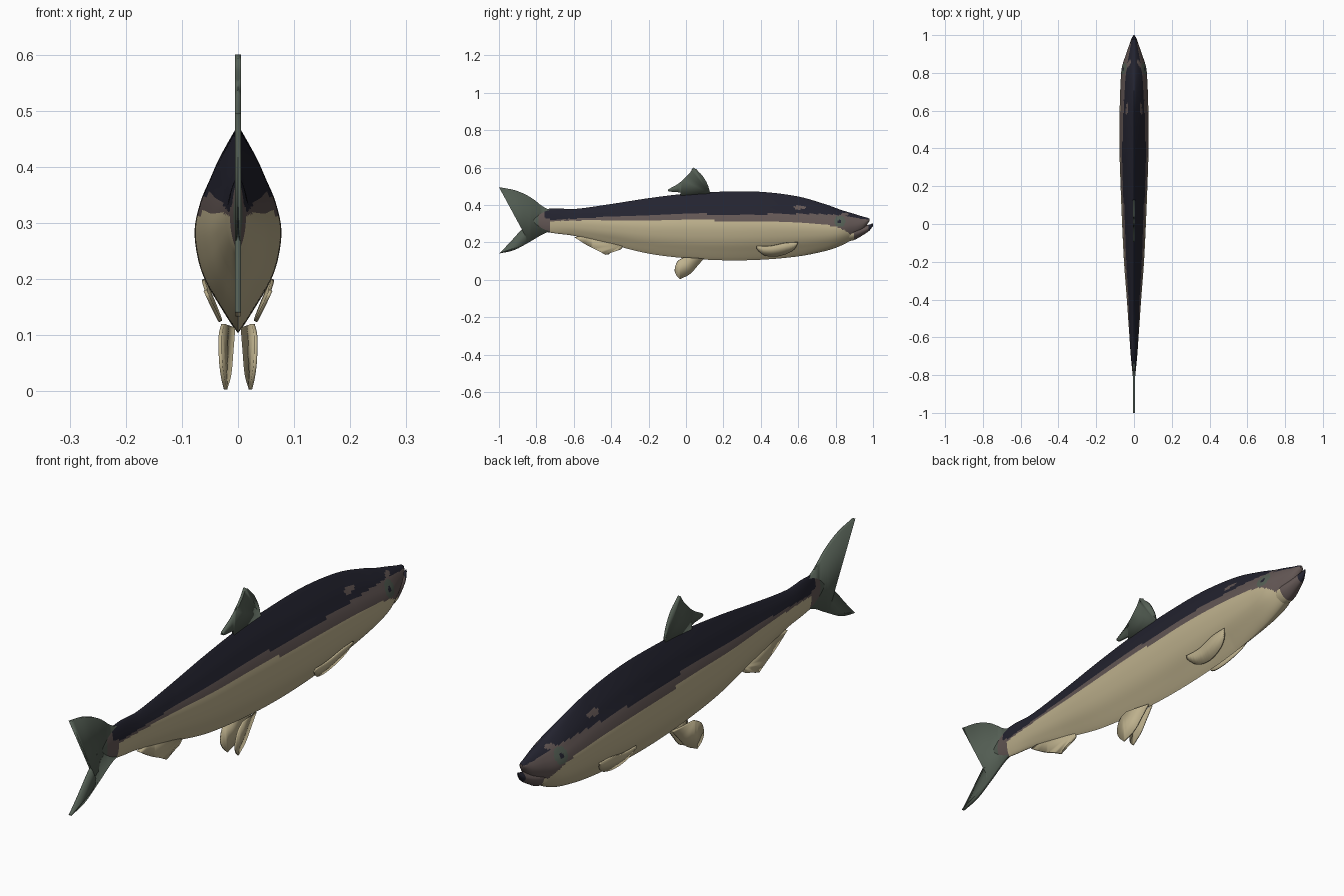
import bpy, bmesh, math

if "Cube" in bpy.data.objects:
    bpy.data.objects.remove(bpy.data.objects["Cube"])

def material(name, rgb):
    m = bpy.data.materials.new(name)
    m.diffuse_color = (*rgb, 1)
    m.use_nodes = True
    m.node_tree.nodes["Principled BSDF"].inputs["Base Color"].default_value = m.diffuse_color
    return m

NAVY = material("dark navy back", (0.017, 0.017, 0.029))
BROWN = material("brown grey stripe", (0.125, 0.095, 0.09))
CREAM = material("cream belly", (0.52, 0.445, 0.27))
GREEN = material("grey green fin", (0.09, 0.115, 0.09))

def interp(table, x, k):
    """Smooth (Hermite) interpolation of column k over column 0."""
    n = len(table)
    x = min(max(x, table[0][0]), table[-1][0])
    i = 0
    while i < n - 2 and x > table[i + 1][0]:
        i += 1
    def slope(j):
        a, b = max(j - 1, 0), min(j + 1, n - 1)
        return (table[b][k] - table[a][k]) / (table[b][0] - table[a][0])
    h = table[i + 1][0] - table[i][0]
    t = (x - table[i][0]) / h
    return ((2*t**3 - 3*t*t + 1) * table[i][k] + (t**3 - 2*t*t + t) * h * slope(i)
            + (3*t*t - 2*t**3) * table[i + 1][k] + (t**3 - t*t) * h * slope(i + 1))

# Half cross-section: depth from the back (0..1), half width (0..1)
SECTION = [(0, 0), (.03, .1), (.16, .45), (.25, .64), (.36, .86), (.5, 1),
           (.65, .92), (.76, .74), (.88, .4), (.96, .15), (1, 0)]

# Stations: y, top z, bottom z, half width
BODY = [(-.83, .335, .295, .004), (-.76, .373, .26, .011), (-.7, .382, .248, .017),
        (-.6, .378, .235, .024), (-.4, .405, .188, .038), (-.2, .436, .14, .053),
        (0, .46, .115, .063), (.2, .471, .104, .071), (.4, .47, .107, .077),
        (.6, .445, .125, .076), (.75, .402, .155, .071), (.83, .373, .183, .064),
        (.9, .352, .222, .042), (.945, .338, .26, .026), (.972, .331, .3, .013),
        (.98, .326, .312, .006)]
JAW = [(.86, .29, .205, .04), (.9, .285, .213, .037), (.94, .284, .235, .027),
       (.98, .295, .262, .014), (1.0, .302, .288, .003)]

def loft(name, table, rings, half, rule):
    bm = bmesh.new()
    y0, y1 = table[0][0], table[-1][0]
    loops = []
    for i in range(rings + 1):
        y = y0 + (y1 - y0) * i / rings
        top, bot, w = (interp(table, y, k) for k in (1, 2, 3))
        # the head and the tail stem are rounder than the trunk
        rnd = min(1, max(0, (y - .6) / .3) + max(0, (-.4 - y) / .3)) * .7
        loop = []
        for j in range(2 * half):
            t = (1 - math.cos(math.pi * j / half)) / 2
            s = max(0, interp(SECTION, t, 1))
            s = s * (1 - rnd) + 2 * math.sqrt(max(0, t * (1 - t))) * rnd
            loop.append(bm.verts.new(((w * s if j <= half else -w * s), y, top + (bot - top) * t)))
        loops.append(loop)
    n = 2 * half
    for a, b in zip(loops, loops[1:]):
        for j in range(n):
            bm.faces.new((a[j], a[(j + 1) % n], b[(j + 1) % n], b[j]))
    bm.faces.new(loops[0])
    bm.faces.new(loops[-1])
    bmesh.ops.remove_doubles(bm, verts=bm.verts, dist=1e-5)
    bmesh.ops.recalc_face_normals(bm, faces=bm.faces)
    for f in bm.faces:
        f.material_index = rule(f.calc_center_median())
    me = bpy.data.meshes.new(name)
    bm.to_mesh(me)
    bm.free()
    return finish(name, me, [NAVY, BROWN, CREAM, GREEN])

def finish(name, me, mats):
    ob = bpy.data.objects.new(name, me)
    bpy.context.collection.objects.link(ob)
    for m in mats:
        me.materials.append(m)
    bpy.ops.object.select_all(action='DESELECT')
    ob.select_set(True)
    bpy.context.view_layer.objects.active = ob
    bpy.ops.object.shade_smooth_by_angle(angle=math.radians(40))
    return ob

# Colour boundaries: y, lower edge of navy, lower edge of brown
EDGES = [(-.8, .315, .31), (-.6, .326, .316), (-.3, .342, .32), (0, .35, .318),
         (.4, .351, .314), (.65, .352, .302), (.8, .347, .283), (.87, .338, .25),
         (.91, .33, .2), (1, .318, .1)]

def body_colour(c):
    y, z = c.y, c.z
    eye = math.hypot(y - .822, z - .312)
    if eye < .01:
        return 0
    if eye < .03:
        return 3
    # small pale patches on the nape and brow
    if ((y - .61) / .035) ** 2 + ((z - .387) / .011) ** 2 < 1:
        return 1
    if ((y - .85) / .02) ** 2 + ((z - .35) / .008) ** 2 < 1:
        return 1
    if y < -.785:
        return 3
    if y < -.76 or (y < -.73 and z < .33):
        return 1
    if z > interp(EDGES, y, 1):
        return 0
    return 1 if z > interp(EDGES, y, 2) else 2

loft("body", BODY, 300, 48, body_colour)
loft("lower_jaw", JAW, 40, 16,
     lambda c: 0 if c.y > .975 else (2 if c.y < .9 and c.z < .25 else 1))

def fin(name, curves, mat, thick, x_of=None):
    """Plate from corner-to-corner curves of (y, z); mirrored when x_of is given."""
    pts = []
    for cv in curves:
        tab = [(i, *p) for i, p in enumerate(cv)]
        steps = 1 if len(cv) == 2 else 6 * (len(cv) - 1)
        for i in range(steps):
            u = i * (len(cv) - 1) / steps
            pts.append((interp(tab, u, 1), interp(tab, u, 2)))
    bm = bmesh.new()
    face = bm.faces.new([bm.verts.new((x_of(y, z) if x_of else 0, y, z)) for y, z in pts])
    bmesh.ops.triangulate(bm, faces=[face])
    me = bpy.data.meshes.new(name)
    bm.to_mesh(me)
    bm.free()
    ob = finish(name, me, [mat])
    sol = ob.modifiers.new("thickness", 'SOLIDIFY')
    sol.thickness, sol.offset = thick, 0
    if x_of:
        ob.modifiers.new("pair", 'MIRROR')
    return ob

# Forked tail
fin("tail_fin", [
    [(-.7, .365), (-.76, .388), (-.83, .44), (-.91, .477), (-1, .495)],
    [(-1, .495), (-.965, .44), (-.91, .382), (-.845, .318), (-.91, .235), (-.965, .175), (-1, .14)],
    [(-1, .14), (-.92, .158), (-.84, .2), (-.76, .246), (-.7, .265)],
    [(-.7, .265), (-.7, .365)]], GREEN, .011)

# Dorsal fin
fin("dorsal_fin", [
    [(.13, .46), (.115, .51), (.085, .56), (.04, .6)],
    [(.04, .6), (.015, .565), (-.035, .518), (-.095, .483)],
    [(-.095, .483), (-.09, .472), (-.03, .465), (-.03, .44)],
    [(-.03, .44), (.13, .46)]], GREEN, .01)

# Anal fin
fin("anal_fin", [
    [(-.34, .19), (-.345, .165), (-.385, .15), (-.43, .133)],
    [(-.43, .133), (-.47, .155), (-.53, .185), (-.598, .228)],
    [(-.598, .228), (-.5, .24)],
    [(-.5, .24), (-.34, .19)]], CREAM, .009)

# Paired pelvic fins
fin("pelvic_fins", [
    [(.095, .113), (.06, .073), (.02, .03), (-.033, .003)],
    [(-.033, .003), (-.052, .025), (-.06, .055), (-.045, .098), (-.01, .12)],
    [(-.01, .12), (.095, .113)]], CREAM, .006,
    lambda y, z: .016 - .179 * y + .077 * z)

# Paired pectoral fins
fin("pectoral_fins", [
    [(.6, .2), (.58, .165), (.54, .14), (.48, .125), (.42, .131), (.38, .163), (.378, .18)],
    [(.378, .18), (.45, .18), (.53, .196), (.6, .2)]], CREAM, .006,
    lambda y, z: .064 + (z - .2) * .45 + (.5 - y) * .03)
